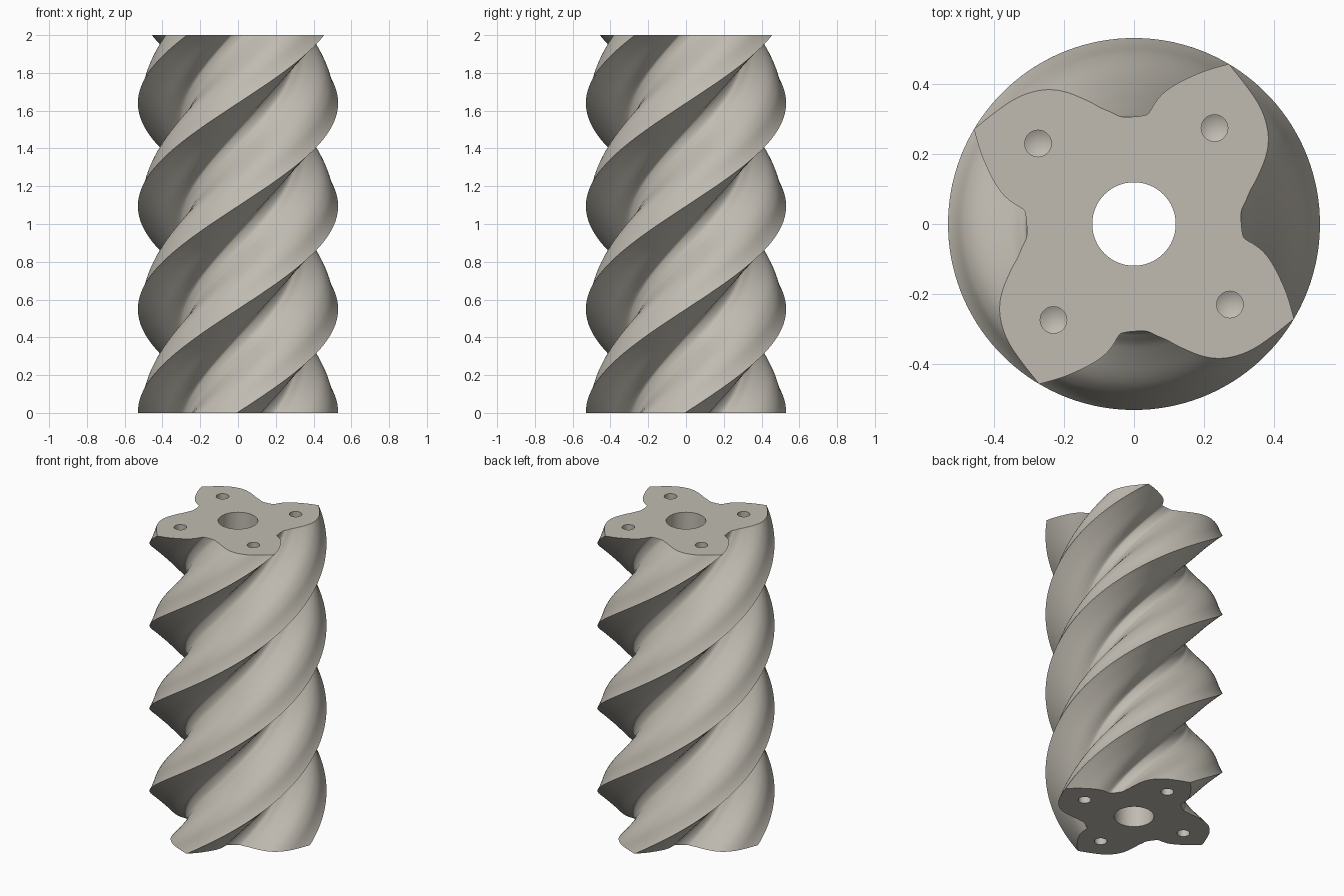
import bpy, bmesh, math
from mathutils import Matrix, Vector

if "Cube" in bpy.data.objects:
    bpy.data.objects.remove(bpy.data.objects["Cube"], do_unlink=True)

HEIGHT, TWIST, LAYERS, LOBES = 2.0, math.radians(330), 160, 4
BORE_RADIUS, HOLE_RADIUS, HOLE_CIRCLE = 0.119, 0.038, 0.357
HOLE_DEPTH, HOLE_TIP = 0.12, 0.14

# One quarter of the section at the top: crest, hollow flank, root, rounded flank, next crest
QUARTER = [Vector(p) for p in (
    (.27, .456), (.201, .436), (.13, .404), (.087, .376), (.061, .347),
    (.044, .319), (.027, .309), (-.033, .305), (-.062, .317), (-.095, .331),
    (-.13, .35), (-.19, .375), (-.241, .383), (-.29, .376), (-.34, .356),
    (-.396, .318), (-.456, .27))]


def smooth_path(pts, steps=3):
    """Catmull-Rom path through the points, without the last one."""
    p = [2 * pts[0] - pts[1]] + pts + [2 * pts[-1] - pts[-2]]
    path = []
    for a, b, c, d in zip(p, p[1:], p[2:], p[3:]):
        for i in range(steps):
            t = i / steps
            path.append(0.5 * (2 * b + (c - a) * t + (2 * a - 5 * b + 4 * c - d) * t ** 2
                               + (3 * b - a - 3 * c + d) * t ** 3))
    return path


def circle(radius, count, centre=(0, 0)):
    return [Vector(centre) + radius * Vector((math.cos(a), math.sin(a)))
            for a in (math.tau * i / count for i in range(count))]


def ring(bm, pts, z, angle=0.0):
    turn = Matrix.Rotation(angle, 2)
    return [bm.verts.new((*(turn @ p), z)) for p in pts]


def bridge(bm, low, high):
    n = len(low)
    for i in range(n):
        j = (i + 1) % n
        bm.faces.new((low[i], low[j], high[j], high[i]))


def loop_edges(bm, loop):
    return [bm.edges.get((v, w)) for v, w in zip(loop, loop[1:] + loop[:1])]


bm = bmesh.new()
section = [Matrix.Rotation(k * math.tau / LOBES, 2) @ p
           for k in range(LOBES) for p in smooth_path(QUARTER)]

# Twisted lobed wall
rings = [ring(bm, section, HEIGHT * i / LAYERS, TWIST * (i / LAYERS - 1))
         for i in range(LAYERS + 1)]
for low, high in zip(rings, rings[1:]):
    bridge(bm, low, high)

# Through bore
bore = [ring(bm, circle(BORE_RADIUS, 64), z) for z in (0, HEIGHT)]
bridge(bm, *bore)

# End faces, each with four blind drilled holes
for z, inward, outer, inner, start in ((0, 1, rings[0], bore[0], -6),
                                       (HEIGHT, -1, rings[-1], bore[1], 50)):
    edges = loop_edges(bm, outer) + loop_edges(bm, inner)
    for k in range(LOBES):
        a = math.radians(start) + k * math.tau / LOBES
        centre = Vector((math.cos(a), math.sin(a))) * HOLE_CIRCLE
        pts = circle(HOLE_RADIUS, 32, centre)
        rim = ring(bm, pts, z)
        floor = ring(bm, pts, z + inward * HOLE_DEPTH)
        bridge(bm, rim, floor)
        tip = bm.verts.new((*centre, z + inward * HOLE_TIP))
        for v, w in zip(floor, floor[1:] + floor[:1]):
            bm.faces.new((v, w, tip))
        edges += loop_edges(bm, rim)
    bmesh.ops.triangle_fill(bm, edges=edges, use_beauty=True, normal=(0, 0, -inward))

bmesh.ops.recalc_face_normals(bm, faces=bm.faces)
mesh = bpy.data.meshes.new("twisted_rotor")
bm.to_mesh(mesh)
bm.free()

# Warm grey finish
colour = (0.53, 0.50, 0.44, 1.0)
mat = bpy.data.materials.new("warm_grey")
mat.use_nodes = True
mat.diffuse_color = colour
mat.node_tree.nodes["Principled BSDF"].inputs["Base Color"].default_value = colour
mesh.materials.append(mat)

rotor = bpy.data.objects.new("twisted_rotor", mesh)
bpy.context.collection.objects.link(rotor)
bpy.ops.object.select_all(action='DESELECT')
rotor.select_set(True)
bpy.context.view_layer.objects.active = rotor
bpy.ops.object.shade_smooth_by_angle(angle=math.radians(32))
